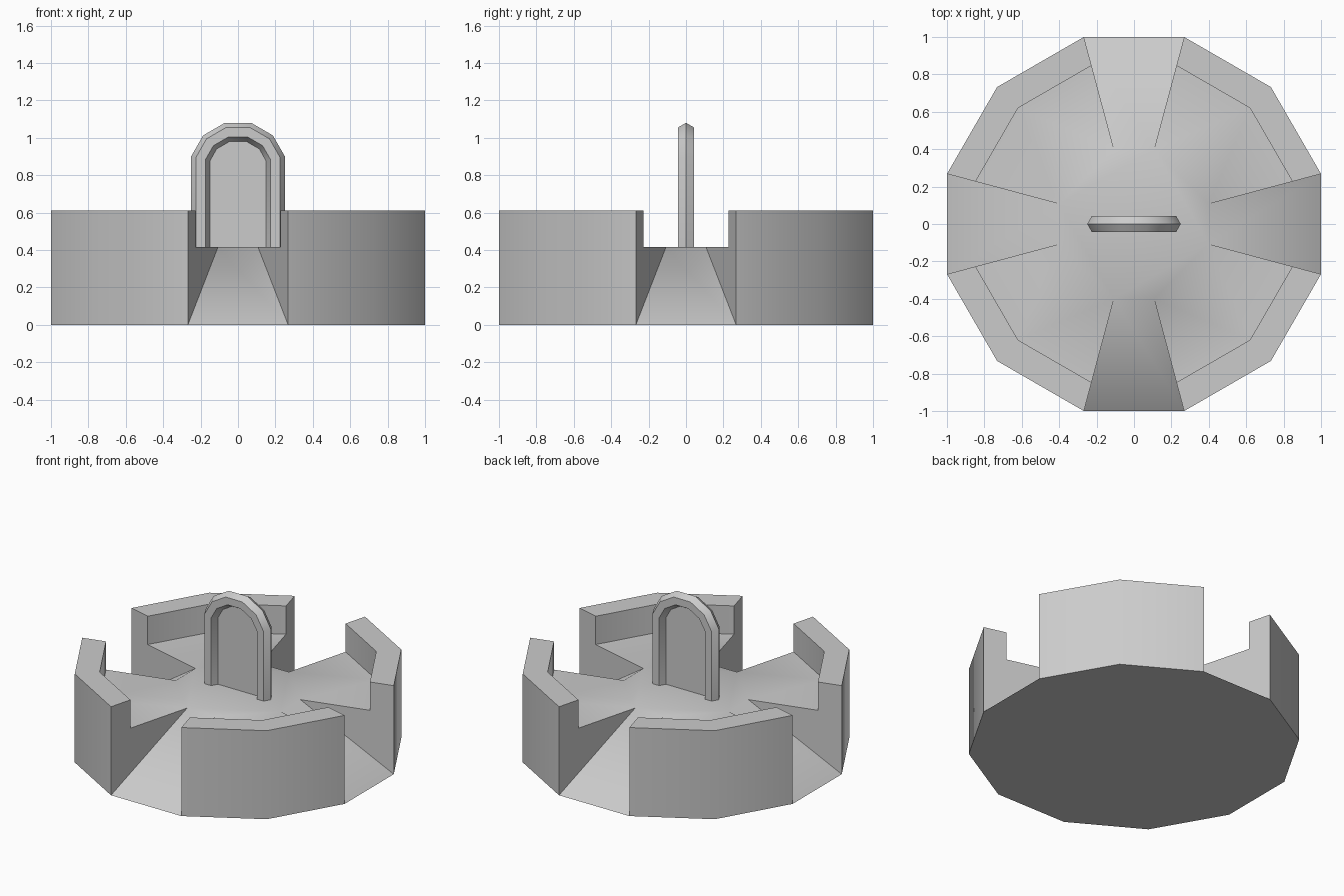
import bpy, bmesh, math
from mathutils import Vector

if "Cube" in bpy.data.objects:
    bpy.data.objects.remove(bpy.data.objects["Cube"])

FLOOR, TOP = 0.415, 0.61
R_OUT, R_IN, R_RAMP = 1.0353, 0.877, 0.414


def finish(name, bm):
    bmesh.ops.remove_doubles(bm, verts=bm.verts, dist=0.0005)
    bmesh.ops.recalc_face_normals(bm, faces=bm.faces)
    mesh = bpy.data.meshes.new(name)
    bm.to_mesh(mesh)
    bm.free()
    obj = bpy.data.objects.new(name, mesh)
    bpy.context.collection.objects.link(obj)
    bpy.ops.object.select_all(action='DESELECT')
    obj.select_set(True)
    bpy.context.view_layer.objects.active = obj
    bpy.ops.object.shade_smooth_by_angle(angle=math.radians(40))
    return obj


# Twelve-sided base: four walled quadrants separated by sunken ramps
bm = bmesh.new()
for quarter in range(4):
    def p(deg, r, z):
        a = math.radians(deg + 90 * quarter)
        return (r * math.cos(a), r * math.sin(a), z)

    def face(*pts):
        bm.faces.new([bm.verts.new(p(*q)) for q in pts])

    # ramp
    face((-15, R_RAMP, FLOOR), (-15, R_OUT, 0), (15, R_OUT, 0), (15, R_RAMP, FLOOR))
    # platform
    face((0, 0, FLOOR), (-15, R_RAMP, FLOOR), (15, R_RAMP, FLOOR), (15, R_IN, FLOOR),
         (45, R_IN, FLOOR), (75, R_IN, FLOOR), (75, R_RAMP, FLOOR))
    # outer wall, parapet top and inner wall
    for a in (15, 45):
        b = a + 30
        face((a, R_OUT, 0), (b, R_OUT, 0), (b, R_OUT, TOP), (a, R_OUT, TOP))
        face((a, R_OUT, TOP), (b, R_OUT, TOP), (b, R_IN, TOP), (a, R_IN, TOP))
        face((a, R_IN, TOP), (b, R_IN, TOP), (b, R_IN, FLOOR), (a, R_IN, FLOOR))
    # wall ends beside the ramps
    for a in (15, 75):
        face((a, R_RAMP, FLOOR), (a, R_OUT, 0), (a, R_OUT, TOP), (a, R_IN, TOP), (a, R_IN, FLOOR))
# underside
bm.faces.new([bm.verts.new((R_OUT * math.cos(math.radians(15 + 30 * i)),
                            R_OUT * math.sin(math.radians(15 + 30 * i)), 0)) for i in range(12)])
finish("walled_base", bm)

# Arch centre line, mirrored left to right
half = [(0.2, FLOOR), (0.2, 0.888), (0.15, 0.976), (0.057, 1.03)]
path = [Vector(q) for q in half] + [Vector((-x, z)) for x, z in reversed(half)]


def offset_path(d):
    """Arch path moved outward by d with mitred corners."""
    seg = [(b - a).normalized() for a, b in zip(path, path[1:])]
    nrm = [Vector((s.y, -s.x)) for s in seg]
    out = []
    for i, q in enumerate(path):
        n0, n1 = nrm[max(i - 1, 0)], nrm[min(i, len(nrm) - 1)]
        m = (n0 + n1).normalized()
        out.append(q + m * (d / m.dot(n0)))
    return out


# Six-sided frame swept along the arch
bm = bmesh.new()
rows = []
for k in range(6):
    a = math.radians(60 * k)
    y = 0.05 * math.sin(a)
    rows.append([bm.verts.new((q.x, y, q.y)) for q in offset_path(0.05 * math.cos(a))])
for r0, r1 in zip(rows, rows[1:] + rows[:1]):
    for i in range(len(path) - 1):
        bm.faces.new((r0[i], r0[i + 1], r1[i + 1], r1[i]))
for end in (0, -1):
    bm.faces.new([r[end] for r in rows])
finish("arch_frame", bm)

# Thin panel filling the arch
bm = bmesh.new()
front, back = [[bm.verts.new((q.x, y, q.y)) for q in offset_path(-0.049)] for y in (-0.002, 0.002)]
bm.faces.new(front)
bm.faces.new(back)
for i in range(len(front)):
    j = (i + 1) % len(front)
    bm.faces.new((front[i], front[j], back[j], back[i]))
finish("arch_panel", bm)
